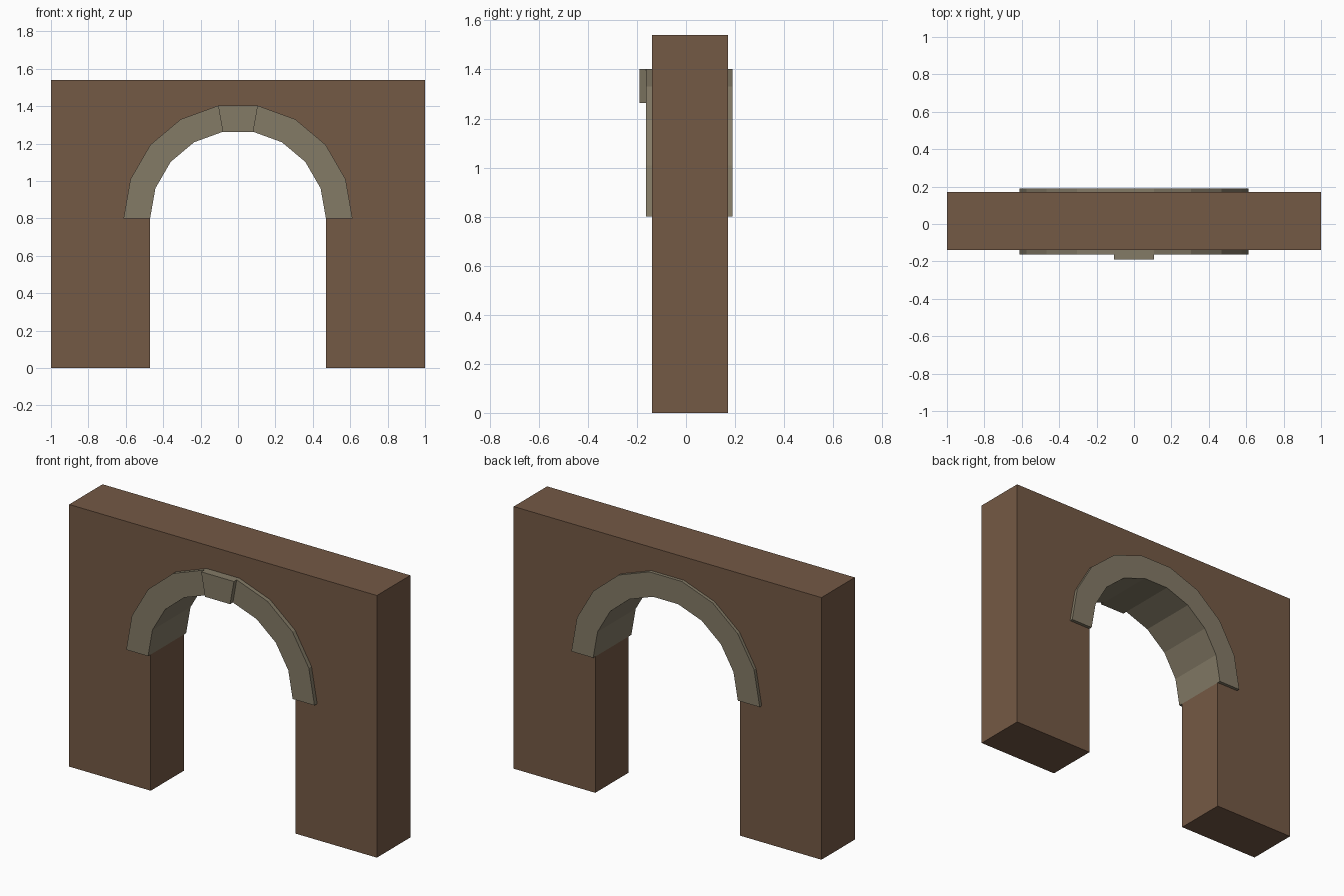
import bpy
import bmesh
from math import cos, sin, radians
from mathutils import Vector

cube = bpy.data.objects.get("Cube")
if cube:
    bpy.data.objects.remove(cube, do_unlink=True)

SPRING = 0.80            # height where the arch begins
INNER, OUTER = 0.47, 0.612
STEP = 20                # degrees per arch segment


def material(name, rgb):
    mat = bpy.data.materials.new(name)
    mat.use_nodes = True
    colour = (*rgb, 1.0)
    mat.diffuse_color = colour
    bsdf = next(n for n in mat.node_tree.nodes if n.type == 'BSDF_PRINCIPLED')
    bsdf.inputs["Base Color"].default_value = colour
    return mat


def arc(radius, start=0, end=180):
    """Points (x, z) along the arch, from its left foot over the crown."""
    return [(radius * cos(radians(a)), SPRING + radius * sin(radians(a)))
            for a in range(start, end + 1, STEP)]


def extrude_profile(name, outline, front, back, mat):
    """Solid made from an x-z outline, running from front to back in y."""
    bm = bmesh.new()
    face = bm.faces.new([bm.verts.new((x, front, z)) for x, z in outline])
    result = bmesh.ops.extrude_face_region(bm, geom=[face], use_keep_orig=True)
    moved = [g for g in result["geom"] if isinstance(g, bmesh.types.BMVert)]
    bmesh.ops.translate(bm, verts=moved, vec=Vector((0, back - front, 0)))
    bmesh.ops.recalc_face_normals(bm, faces=bm.faces[:])
    mesh = bpy.data.meshes.new(name)
    bm.to_mesh(mesh)
    bm.free()
    mesh.materials.append(mat)
    obj = bpy.data.objects.new(name, mesh)
    bpy.context.collection.objects.link(obj)
    return obj


brown = material("brown wall", (0.175, 0.100, 0.059))
stone = material("grey stone", (0.230, 0.197, 0.134))

# Wall with a doorway, rebated above the jambs to hold the arch ring
wall_outline = ([(1, 0), (1, 1.54), (-1, 1.54), (-1, 0), (-INNER, 0), (-INNER, SPRING)]
                + arc(OUTER)[::-1] + [(INNER, SPRING), (INNER, 0)])
extrude_profile("wall", wall_outline, -0.139, 0.171, brown)

# Stone ring, standing slightly proud of both wall faces
extrude_profile("arch_ring", arc(OUTER) + arc(INNER)[::-1], -0.164, 0.19, stone)

# Keystone on the front of the crown segment
extrude_profile("keystone", arc(OUTER, 80, 100) + arc(INNER, 80, 100)[::-1],
                -0.19, -0.164, stone)
